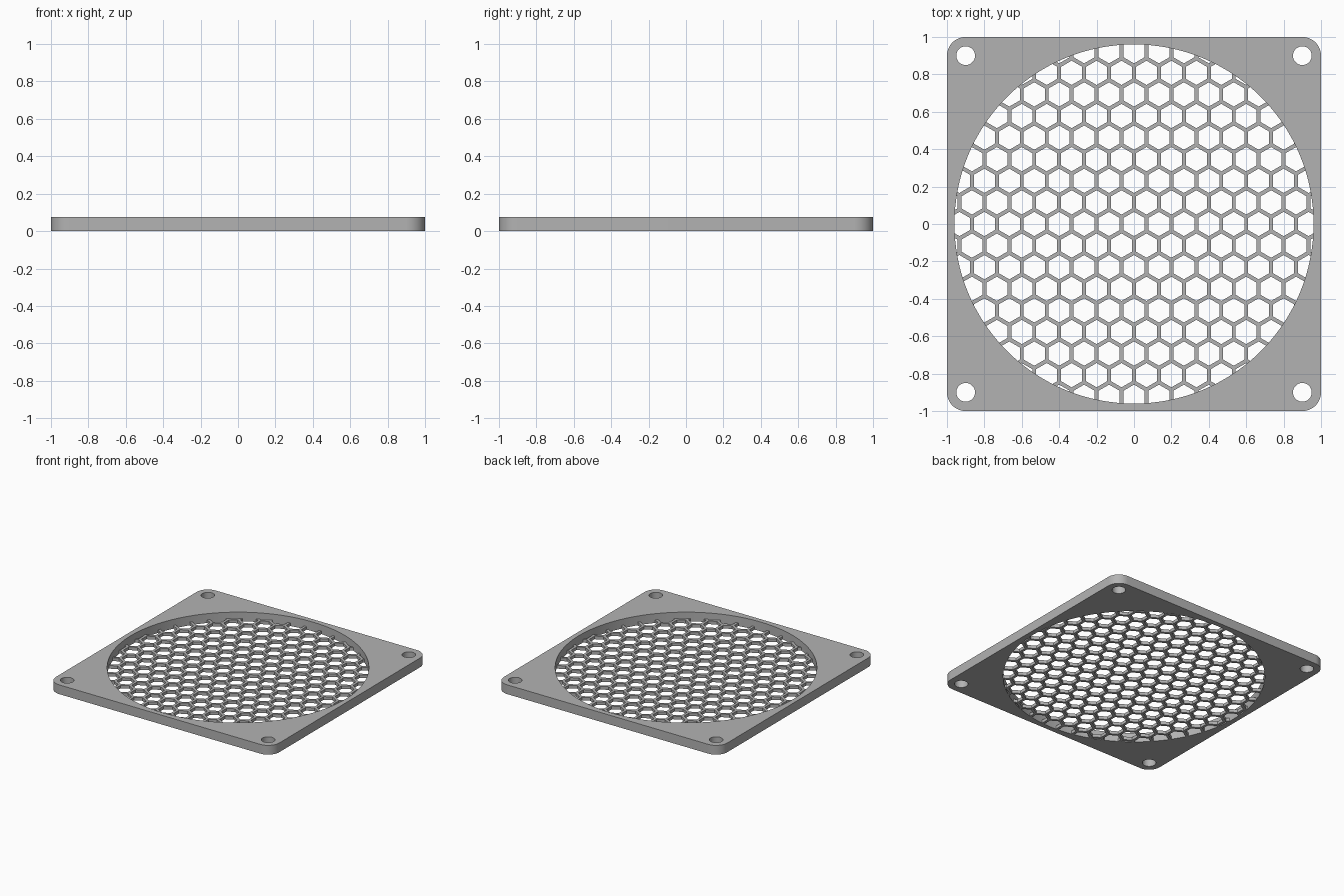
import bpy, bmesh
from math import pi, sin, cos, sqrt, hypot, radians

cube = bpy.data.objects.get("Cube")
if cube:
    bpy.data.objects.remove(cube)

HEIGHT = 0.075       # frame height
MESH_HEIGHT = 0.025  # honeycomb height, flush with the underside
OPENING = 0.96       # radius of the round opening
CORNER = 0.1         # corner radius, centred on the screw holes
HOLE = 0.05          # screw hole radius
PITCH = 2 / 15       # honeycomb spacing
WALL = 0.021         # honeycomb wall width
SIDES = 128

grey = bpy.data.materials.new("grey plastic")
grey.use_nodes = True
grey.diffuse_color = (0.45, 0.45, 0.45, 1)
grey.node_tree.nodes["Principled BSDF"].inputs["Base Color"].default_value = grey.diffuse_color


def ring(cx, cy, r, n, start=0.0, sweep=2 * pi):
    """Points on a circle or arc."""
    count = n if sweep == 2 * pi else n - 1
    return [(cx + r * cos(start + sweep * i / count),
             cy + r * sin(start + sweep * i / count)) for i in range(n)]


def slab(name, loops, z0, z1):
    """Extruded flat shape; loops inside the first become openings."""
    curve = bpy.data.curves.new(name, 'CURVE')
    curve.dimensions = '2D'
    curve.fill_mode = 'BOTH'
    curve.extrude = (z1 - z0) / 2
    for loop in loops:
        spline = curve.splines.new('POLY')
        spline.points.add(len(loop) - 1)
        spline.use_cyclic_u = True
        for point, (x, y) in zip(spline.points, loop):
            point.co = (x, y, 0, 1)
    obj = bpy.data.objects.new(name, curve)
    bpy.context.collection.objects.link(obj)
    select(obj)
    bpy.ops.object.convert(target='MESH')
    obj = bpy.context.object
    bm = bmesh.new()
    bm.from_mesh(obj.data)
    bmesh.ops.translate(bm, verts=bm.verts, vec=(0, 0, (z0 + z1) / 2))
    bmesh.ops.remove_doubles(bm, verts=bm.verts, dist=1e-5)
    bmesh.ops.recalc_face_normals(bm, faces=bm.faces)
    bm.to_mesh(obj.data)
    bm.free()
    obj.data.materials.clear()
    obj.data.materials.append(grey)
    return obj


def select(obj):
    bpy.ops.object.select_all(action='DESELECT')
    obj.select_set(True)
    bpy.context.view_layer.objects.active = obj


# Frame: rounded square with a round opening and four screw holes
inset = 1 - CORNER
corners = [(inset, inset), (-inset, inset), (-inset, -inset), (inset, -inset)]
outline = []
for i, (x, y) in enumerate(corners):
    outline += ring(x, y, CORNER, 13, i * pi / 2, pi / 2)
holes = [ring(x, y, HOLE, 32) for x, y in corners]
opening = ring(0, 0, OPENING, SIDES)
frame = slab("frame", [outline, opening] + holes, 0, HEIGHT)

# Honeycomb: thin disc cut by staggered rows of hexagons
grille = slab("honeycomb_grille", [opening], 0, MESH_HEIGHT)
hex_radius = (PITCH - WALL) / sqrt(3)
cells = []
for row in range(-9, 10):
    for col in range(-9, 10):
        x = (col + (row % 2) / 2) * PITCH
        y = row * PITCH * sqrt(3) / 2
        if hypot(x, y) < OPENING + hex_radius:
            cells.append(ring(x, y, hex_radius, 6, pi / 6))
cutter = slab("hexagon_cutter", cells, -0.05, MESH_HEIGHT + 0.05)
cutter.hide_render = True

cut = grille.modifiers.new("hexagons", 'BOOLEAN')
cut.operation = 'DIFFERENCE'
cut.solver = 'EXACT'
cut.object = cutter
select(grille)
bpy.ops.object.modifier_apply(modifier=cut.name)
bpy.data.objects.remove(cutter)

# Smooth round walls, crisp edges
for obj in (frame, grille):
    select(obj)
    bpy.ops.object.shade_smooth_by_angle(angle=radians(30))
